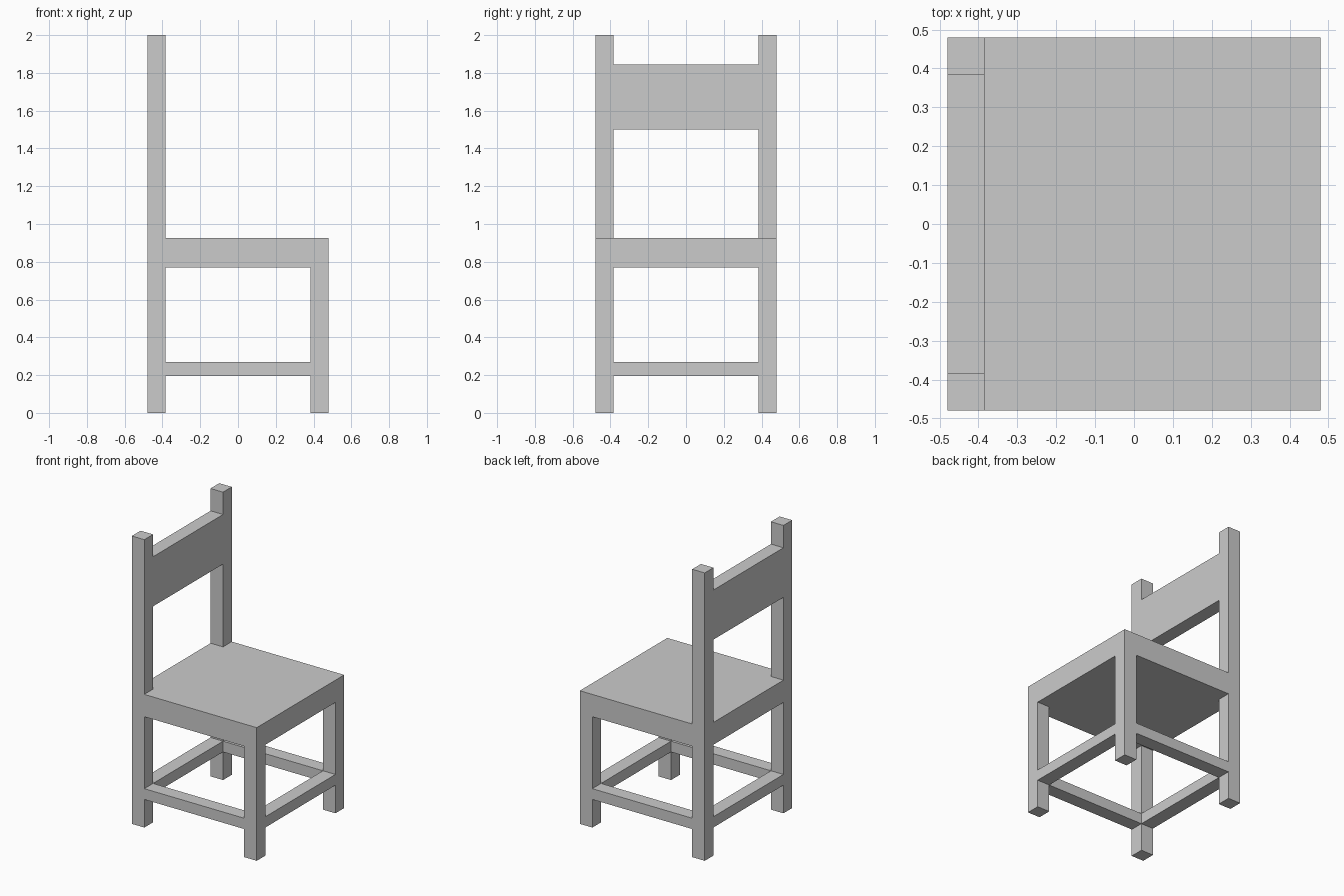
import bpy

if "Cube" in bpy.data.objects:
    bpy.data.objects.remove(bpy.data.objects["Cube"], do_unlink=True)

HALF = 0.48            # half the footprint
POST = 0.096           # thickness of legs, rungs and back
INNER = HALF - POST
SEAT_LOW, SEAT_TOP, TOP = 0.77, 0.925, 2.0

grey = bpy.data.materials.new("plain_grey")
grey.use_nodes = True
grey.diffuse_color = (0.6, 0.6, 0.6, 1)
grey.node_tree.nodes["Principled BSDF"].inputs["Base Color"].default_value = (0.6, 0.6, 0.6, 1)


def box(name, low, high):
    """Box between two opposite corners."""
    bpy.ops.mesh.primitive_cube_add(size=1, location=[(a + b) / 2 for a, b in zip(low, high)])
    obj = bpy.context.object
    obj.name = name
    obj.scale = [b - a for a, b in zip(low, high)]
    bpy.ops.object.transform_apply(location=False, rotation=False, scale=True)
    obj.data.materials.append(grey)
    return obj


# Seat slab
box("seat", (-HALF, -HALF, SEAT_LOW), (HALF, HALF, SEAT_TOP))

# Legs, back posts and rungs on both sides
for side, y in (("right", -HALF), ("left", INNER)):
    box(f"{side}_front_leg", (INNER, y, 0), (HALF, y + POST, SEAT_LOW))
    box(f"{side}_back_leg", (-HALF, y, 0), (-INNER, y + POST, SEAT_LOW))
    box(f"{side}_back_post", (-HALF, y, SEAT_TOP), (-INNER, y + POST, TOP))
    box(f"{side}_rung", (-INNER, y, 0.195), (INNER, y + POST, 0.27))

# Rungs across the front and back
for name, x in (("front_rung", INNER), ("back_rung", -HALF)):
    box(name, (x, -INNER, 0.195), (x + POST, INNER, 0.27))

# Wide board of the backrest
box("backrest_board", (-HALF, -INNER, 1.5), (-INNER, INNER, 1.845))
